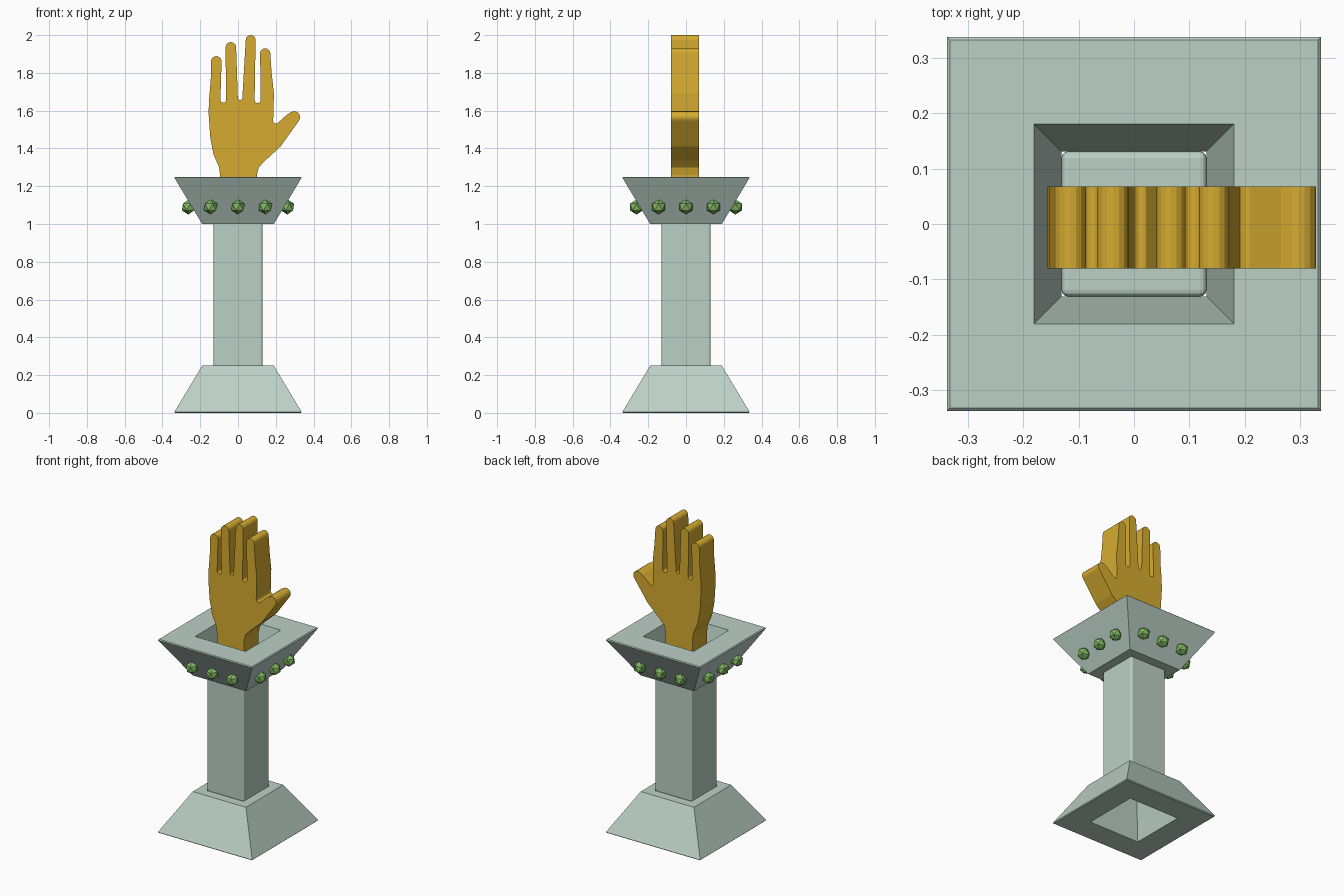
import bpy, bmesh, math

if "Cube" in bpy.data.objects:
    bpy.data.objects.remove(bpy.data.objects["Cube"])


def material(name, rgb):
    m = bpy.data.materials.new(name)
    m.diffuse_color = (*rgb, 1.0)
    m.use_nodes = True
    m.node_tree.nodes["Principled BSDF"].inputs["Base Color"].default_value = m.diffuse_color
    return m


stone = material("pale green stone", (0.50, 0.63, 0.56))
gold = material("gold", (0.67, 0.41, 0.03))
green = material("green gem", (0.21, 0.47, 0.12))


def finish(bm, name, mat):
    bmesh.ops.recalc_face_normals(bm, faces=bm.faces)
    me = bpy.data.meshes.new(name)
    bm.to_mesh(me)
    bm.free()
    me.materials.append(mat)
    ob = bpy.data.objects.new(name, me)
    bpy.context.collection.objects.link(ob)
    return ob


def square_ring(name, profile):
    """Sweep a closed (half width, z) profile around a square."""
    bm = bmesh.new()
    corners = ((-1, -1), (1, -1), (1, 1), (-1, 1))
    loops = [[bm.verts.new((sx * w, sy * w, z)) for w, z in profile] for sx, sy in corners]
    n = len(profile)
    for c in range(4):
        a, b = loops[c], loops[(c + 1) % 4]
        for i in range(n):
            j = (i + 1) % n
            bm.faces.new((a[i], b[i], b[j], a[j]))
    return finish(bm, name, stone)


# Flared hollow capital and its mirrored copy as the base
flare = [(0.19, 0), (0.331, 0.235), (0.337, 0.245), (0.332, 0.25), (0.18, 0.25), (0.131, 0)]
square_ring("capital", [(w, 1.0 + h) for w, h in flare])
square_ring("base", [(w, 0.25 - h) for w, h in flare])

# Square column with softened edges
bm = bmesh.new()
bmesh.ops.create_cube(bm, size=1)
for v in bm.verts:
    v.co = (v.co.x * 0.262, v.co.y * 0.262, 0.625 + v.co.z * 0.765)
bmesh.ops.bevel(bm, geom=bm.edges[:], offset=0.012, segments=3, profile=0.5, affect='EDGES')
finish(bm, "column", stone)


# Hand: flat outline of arcs for fingertips and gaps, extruded
def arc(cx, cz, r, start, end, steps=8):
    angles = [math.radians(start + (end - start) * i / steps) for i in range(steps + 1)]
    return [(cx + r * math.cos(a), cz + r * math.sin(a)) for a in angles]


outline = [(-0.095, 1.0), (-0.095, 1.26), (-0.10, 1.30), (-0.13, 1.37), (-0.147, 1.46),
           (-0.156, 1.59), (-0.153, 1.66), (-0.144, 1.77)]
fingers = [(-0.115, 1.861, 0.028), (-0.038, 1.935, 0.028), (0.067, 1.974, 0.026), (0.144, 1.903, 0.027)]
gaps = [(-0.078, 1.657, 0.015), (0.011, 1.668, 0.012), (0.104, 1.656, 0.016)]
for i, f in enumerate(fingers):
    outline += arc(*f, 180, 0)
    if i < len(gaps):
        outline += arc(*gaps[i], 180, 360)
outline += [(0.178, 1.80), (0.19, 1.69), (0.188, 1.60)]
outline += arc(0.201, 1.546, 0.015, 180, 300, 4)       # thumb crotch
outline += [(0.235, 1.557), (0.265, 1.583)]
outline += arc(0.298, 1.566, 0.031, 115, -35, 7)       # thumb tip
outline += [(0.30, 1.515), (0.225, 1.41), (0.143, 1.335), (0.11, 1.30), (0.10, 1.26), (0.10, 1.0)]

bm = bmesh.new()
face = bm.faces.new([bm.verts.new((x, -0.08, z)) for x, z in outline])
ext = bmesh.ops.extrude_face_region(bm, geom=[face], use_keep_orig=True)
for v in ext["geom"]:
    if isinstance(v, bmesh.types.BMVert):
        v.co.y = 0.068
finish(bm, "hand", gold)

# Three gems on each sloping side of the capital
for side in range(4):
    a = side * math.pi / 2
    for k in (-1, 0, 1):
        u, d = k * 0.145, -0.262
        bm = bmesh.new()
        bmesh.ops.create_icosphere(bm, subdivisions=1, radius=0.04)
        bmesh.ops.translate(bm, verts=bm.verts, vec=(
            u * math.cos(a) - d * math.sin(a), u * math.sin(a) + d * math.cos(a), 1.09))
        finish(bm, f"gem_{side * 3 + k + 2}", green)
